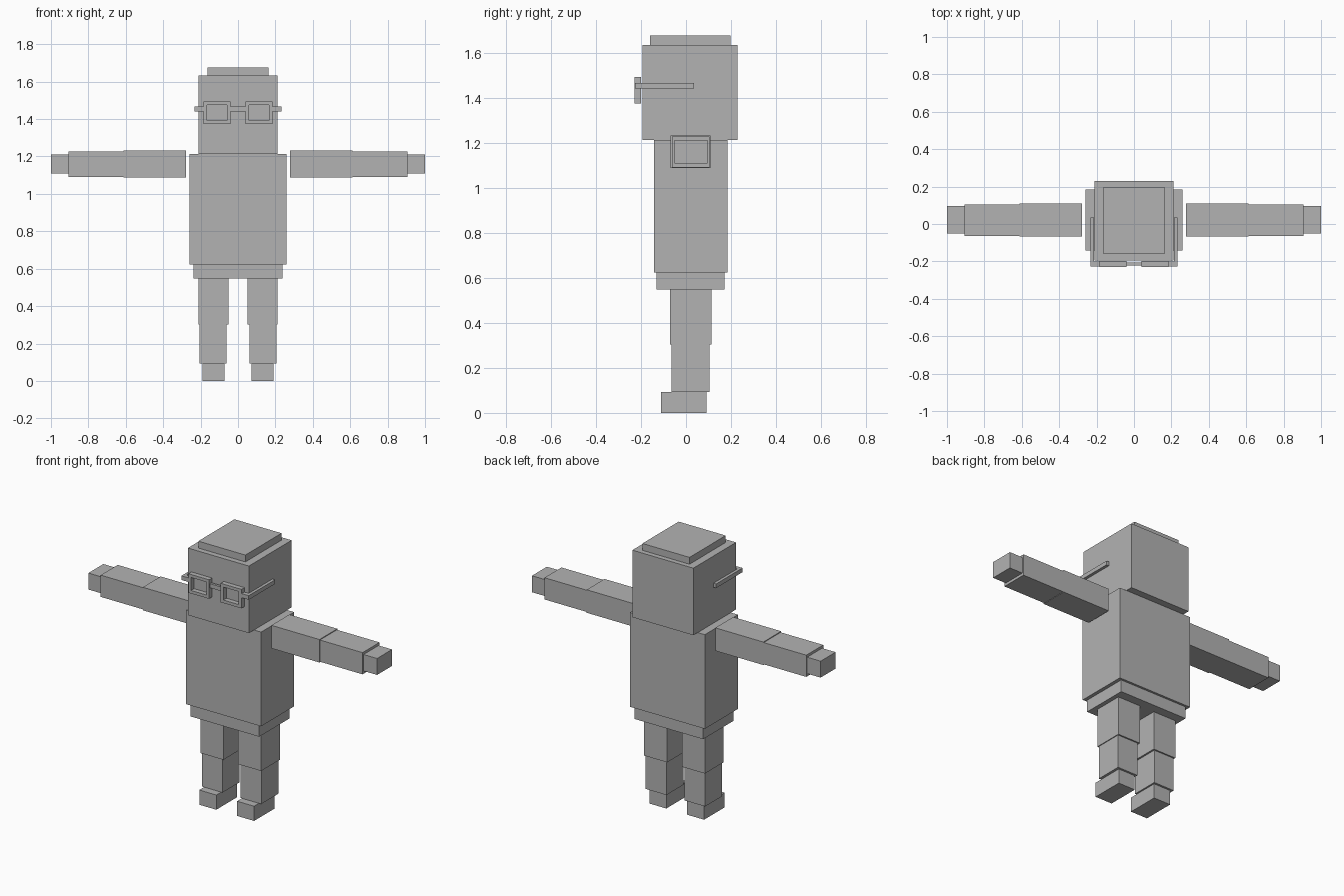
import bpy
import bmesh

if "Cube" in bpy.data.objects:
    bpy.data.objects.remove(bpy.data.objects["Cube"])

grey = bpy.data.materials.new("plain_grey")
grey.diffuse_color = (0.45, 0.45, 0.45, 1)
grey.use_nodes = True
grey.node_tree.nodes["Principled BSDF"].inputs["Base Color"].default_value = grey.diffuse_color


def add_object(name, bm):
    bmesh.ops.recalc_face_normals(bm, faces=bm.faces)
    mesh = bpy.data.meshes.new(name)
    bm.to_mesh(mesh)
    bm.free()
    mesh.materials.append(grey)
    obj = bpy.data.objects.new(name, mesh)
    bpy.context.collection.objects.link(obj)
    return obj


def box(name, x, y, z):
    """Box from (min, max) ranges on each axis."""
    bm = bmesh.new()
    bmesh.ops.create_cube(bm, size=1)
    for v in bm.verts:
        v.co = [r[0] if c < 0 else r[1] for c, r in zip(v.co, (x, y, z))]
    return add_object(name, bm)


def pair(name, x, y, z):
    """The same box on both sides of the body."""
    box(name + "_left", x, y, z)
    box(name + "_right", (-x[1], -x[0]), y, z)


def rim(name, x, y, z, t):
    """Open rectangular frame with wall thickness t."""
    bm = bmesh.new()
    loops = []
    for yy in y:
        for d in (0, t):
            a, b, c, e = x[0] + d, x[1] - d, z[0] + d, z[1] - d
            loops.append([bm.verts.new((px, yy, pz))
                          for px, pz in ((a, c), (b, c), (b, e), (a, e))])
    outer_f, inner_f, outer_b, inner_b = loops
    for p, q in ((outer_f, inner_f), (inner_f, inner_b),
                 (inner_b, outer_b), (outer_b, outer_f)):
        for i in range(4):
            j = (i + 1) % 4
            bm.faces.new((p[i], p[j], q[j], q[i]))
    return add_object(name, bm)


# Body and head
box("pelvis", (-0.238, 0.238), (-0.13, 0.171), (0.547, 0.623))
box("torso", (-0.26, 0.26), (-0.143, 0.185), (0.623, 1.213))
box("head", (-0.211, 0.211), (-0.194, 0.229), (1.213, 1.633))
box("head_top", (-0.163, 0.163), (-0.16, 0.198), (1.633, 1.676))

# Arms
pair("upper_arm", (0.279, 0.612), (-0.068, 0.109), (1.088, 1.232))
pair("lower_arm", (0.612, 0.907), (-0.063, 0.105), (1.091, 1.227))
pair("hand", (0.907, 1.0), (-0.052, 0.096), (1.108, 1.211))

# Legs
pair("upper_leg", (0.051, 0.211), (-0.072, 0.114), (0.303, 0.547))
pair("lower_leg", (0.062, 0.206), (-0.064, 0.105), (0.092, 0.303))
pair("foot", (0.072, 0.19), (-0.112, 0.092), (0, 0.092))

# Glasses
rim("glasses_rim_left", (0.04, 0.184), (-0.229, -0.199), (1.374, 1.493), 0.019)
rim("glasses_rim_right", (-0.184, -0.04), (-0.229, -0.199), (1.374, 1.493), 0.019)
box("glasses_bridge", (-0.04, 0.04), (-0.221, -0.205), (1.44, 1.466))
pair("glasses_hinge", (0.184, 0.233), (-0.227, -0.201), (1.44, 1.466))
pair("glasses_temple", (0.215, 0.233), (-0.201, 0.035), (1.44, 1.466))
